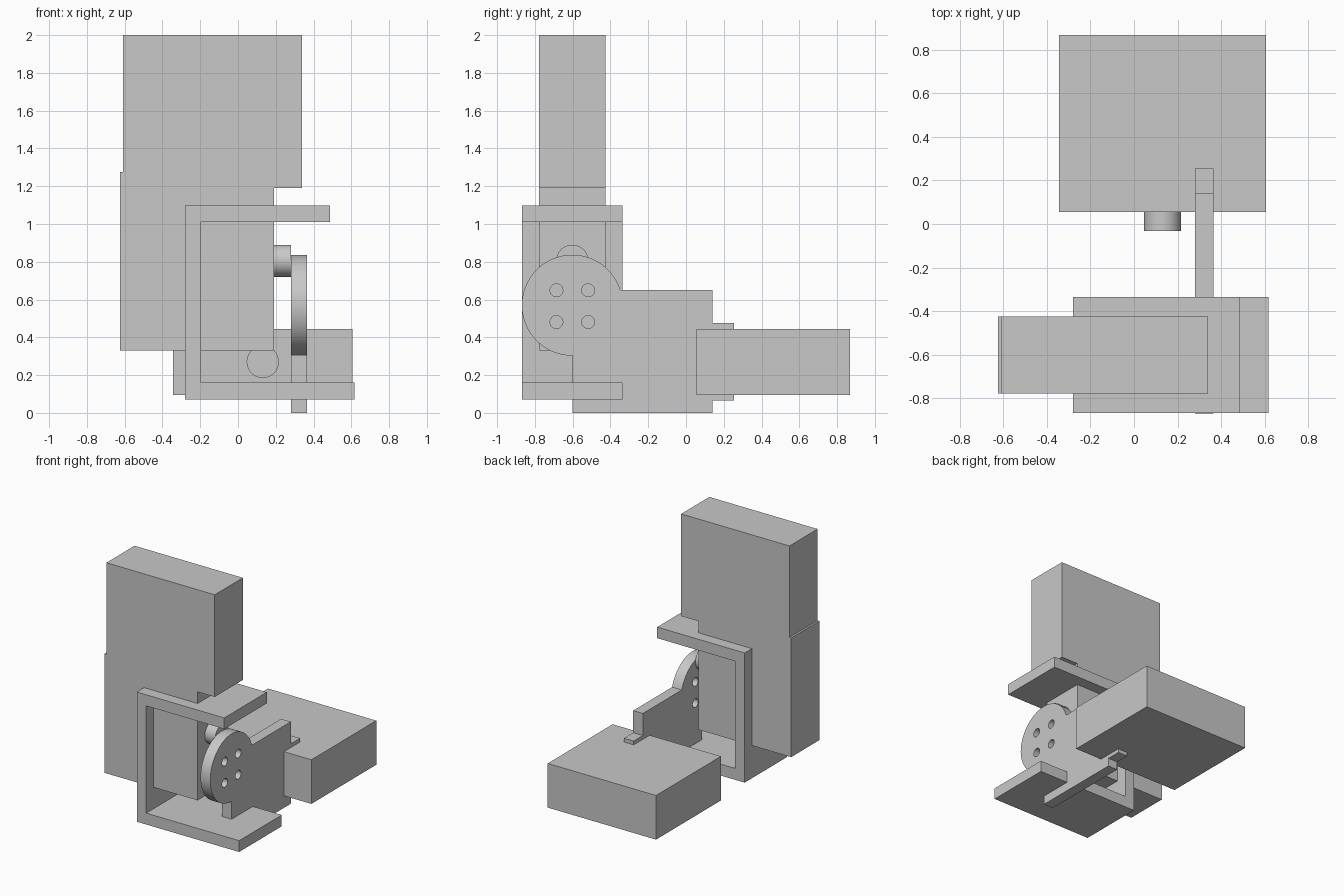
import bpy, bmesh, math
from mathutils import Matrix, Vector

if "Cube" in bpy.data.objects:
    bpy.data.objects.remove(bpy.data.objects["Cube"])

grey = bpy.data.materials.new("light_grey")
grey.diffuse_color = (0.58, 0.58, 0.58, 1)
grey.use_nodes = True
grey.node_tree.nodes["Principled BSDF"].inputs["Base Color"].default_value = grey.diffuse_color

# Each axis maps a flat (u, v) outline at a given depth to world space
PLACE = {
    "x": lambda u, v, d: (d, u, v),
    "y": lambda u, v, d: (u, d, v),
}


def circle(u, v, r, start=0, end=360, n=64, closed=True):
    steps = n if closed else n - 1
    angles = [math.radians(start + (end - start) * i / steps) for i in range(n)]
    return [(u + r * math.cos(a), v + r * math.sin(a)) for a in angles]


def rect(u0, u1, v0, v1):
    return [(u0, v0), (u1, v0), (u1, v1), (u0, v1)]


def extrude(name, axis, d0, d1, outline, holes=()):
    """Fill an outline with optional holes and extrude it along an axis."""
    bm = bmesh.new()
    edges = []
    for loop in [outline, *holes]:
        vs = [bm.verts.new(PLACE[axis](u, v, d0)) for u, v in loop]
        edges += [bm.edges.new((a, b)) for a, b in zip(vs, vs[1:] + vs[:1])]
    normal = Vector(PLACE[axis](0, 0, 1))
    bmesh.ops.triangle_fill(bm, edges=edges, use_beauty=True, normal=normal)
    res = bmesh.ops.extrude_face_region(bm, geom=bm.faces[:])
    bmesh.ops.translate(bm, vec=normal * (d1 - d0),
                        verts=[g for g in res["geom"] if isinstance(g, bmesh.types.BMVert)])
    bmesh.ops.recalc_face_normals(bm, faces=bm.faces[:])
    mesh = bpy.data.meshes.new(name)
    bm.to_mesh(mesh)
    bm.free()
    mesh.materials.append(grey)
    ob = bpy.data.objects.new(name, mesh)
    bpy.context.collection.objects.link(ob)
    bpy.ops.object.select_all(action="DESELECT")
    ob.select_set(True)
    bpy.context.view_layer.objects.active = ob
    bpy.ops.object.shade_smooth_by_angle(angle=math.radians(30))
    return ob


# Upright motor with its stepped upper arm
extrude("upright_motor", "y", -0.777, -0.425, [
    (-0.625, 0.33), (0.19, 0.33), (0.19, 1.19), (0.34, 1.19),
    (0.34, 2.0), (-0.61, 2.0), (-0.61, 1.275), (-0.625, 1.275)])
extrude("upright_motor_shaft", "x", 0.19, 0.28, circle(-0.602, 0.805, 0.085))

# C-shaped bracket around the upright motor
extrude("c_bracket", "y", -0.868, -0.335, [
    (-0.28, 0.07), (0.618, 0.07), (0.618, 0.16), (-0.197, 0.16),
    (-0.197, 1.01), (0.487, 1.01), (0.487, 1.098), (-0.28, 1.098)])

# Link plate with round horn, four screw holes and an end tab
cy, cz, r = -0.602, 0.57, 0.267
a0 = math.degrees(math.asin((0.65 - cz) / r))
extrude("link_plate", "x", 0.28, 0.365,
        [(cy, 0), (0.14, 0), (0.14, 0.065), (0.255, 0.065),
         (0.255, 0.475), (0.14, 0.475), (0.14, 0.65)]
        + circle(cy, cz, r, a0, 270, closed=False),
        [circle(cy + sy * 0.084, cz - 0.005 + sz * 0.084, 0.034, n=32)
         for sy in (-1, 1) for sz in (-1, 1)])

# Flat motor lying at the back, with its shaft facing forward
extrude("flat_motor", "y", 0.055, 0.868, rect(-0.345, 0.605, 0.095, 0.445))
extrude("flat_motor_shaft", "y", -0.032, 0.055, circle(0.131, 0.27, 0.085))
